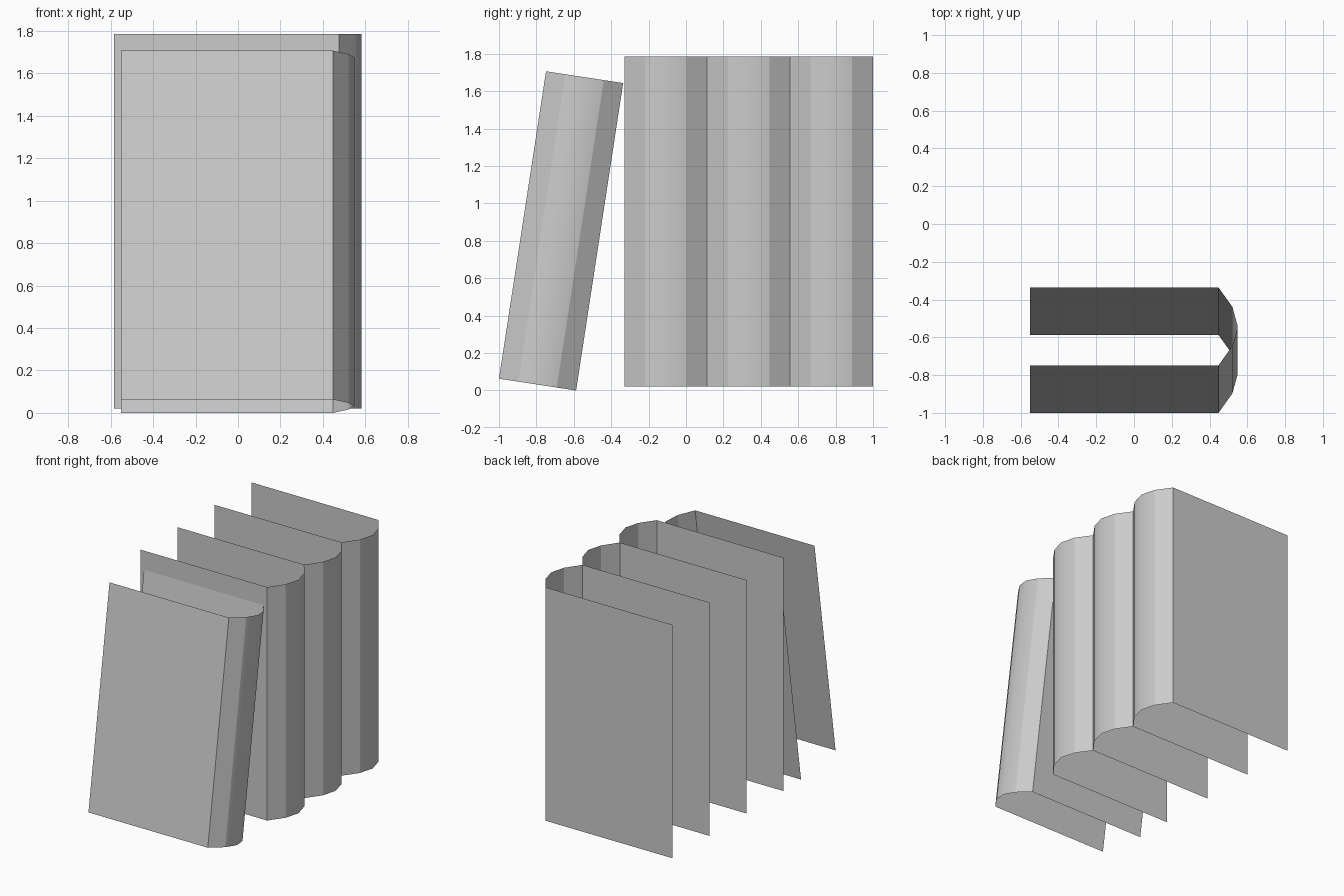
import bpy, bmesh, math
from mathutils import Matrix

if "Cube" in bpy.data.objects:
    bpy.data.objects.remove(bpy.data.objects["Cube"])

H = 1.765       # cover height
W = 0.443       # spine width
# Cover cross-section (x, y): front board, rounded spine, back board
PROFILE = [(-0.585, 0), (0.475, 0), (0.553, 0.25 * W), (0.583, 0.5 * W),
           (0.553, 0.75 * W), (0.475, W), (-0.585, W)]


def book_cover(name, matrix):
    """Open sheet cover: the profile extruded upwards, without pages."""
    bm = bmesh.new()
    low = [bm.verts.new((x, y, 0)) for x, y in PROFILE]
    high = [bm.verts.new((x, y, H)) for x, y in PROFILE]
    for i in range(len(PROFILE) - 1):
        f = bm.faces.new((low[i], low[i + 1], high[i + 1], high[i]))
        f.smooth = i in (2, 3)      # softened middle of the spine
    bm.transform(matrix)
    mesh = bpy.data.meshes.new(name)
    bm.to_mesh(mesh)
    bm.free()
    obj = bpy.data.objects.new(name, mesh)
    bpy.context.collection.objects.link(obj)
    return obj


# Three upright covers side by side
for i in range(3):
    book_cover(f"upright_book_cover_{i + 1}",
               Matrix.Translation((0, -0.33 + i * W, 0.02)))

# Smaller cover leaning against them
lean = Matrix.Rotation(math.radians(-8.7), 4, 'X')
book_cover("leaning_book_cover",
           Matrix.Translation((0, -1.0, 0.063)) @ lean @ Matrix.Scale(0.942, 4))
